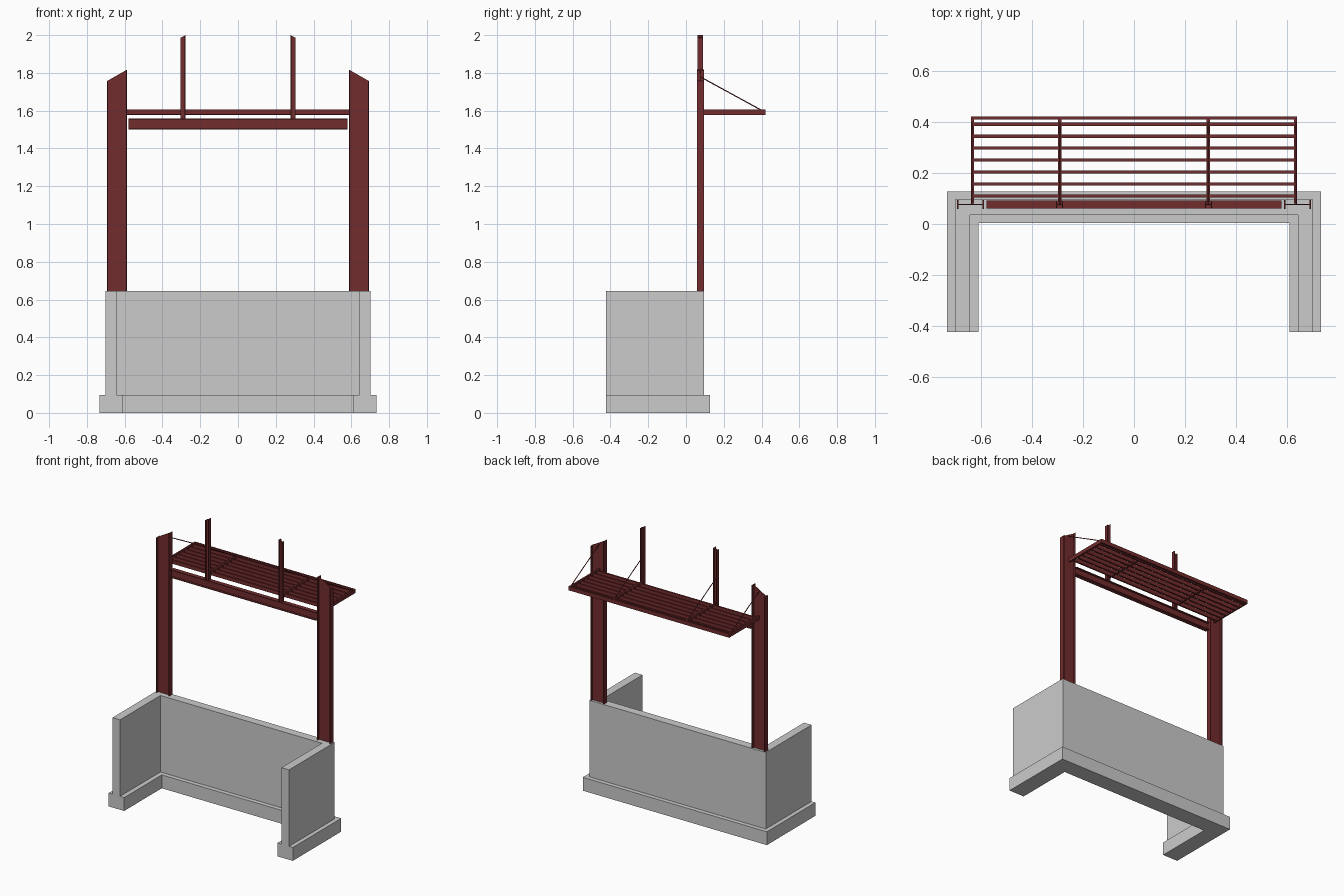
import bpy, bmesh
from mathutils import Vector

if "Cube" in bpy.data.objects:
    bpy.data.objects.remove(bpy.data.objects["Cube"])

red = bpy.data.materials.new("dark_red_steel")
red.diffuse_color = (0.17, 0.025, 0.027, 1)
red.use_nodes = True
red.node_tree.nodes["Principled BSDF"].inputs["Base Color"].default_value = red.diffuse_color


def prism(name, start, end, mat=None):
    """Solid between two matching outlines of 3D points."""
    bm = bmesh.new()
    a = [bm.verts.new(p) for p in start]
    b = [bm.verts.new(p) for p in end]
    n = len(a)
    bm.faces.new(a[::-1])
    bm.faces.new(b)
    for i in range(n):
        bm.faces.new((a[i], a[(i + 1) % n], b[(i + 1) % n], b[i]))
    bmesh.ops.recalc_face_normals(bm, faces=bm.faces)
    me = bpy.data.meshes.new(name)
    bm.to_mesh(me)
    bm.free()
    ob = bpy.data.objects.new(name, me)
    bpy.context.collection.objects.link(ob)
    if mat:
        me.materials.append(mat)
    return ob


def box(name, x0, x1, y0, y1, z0, z1, mat=red):
    c = [(x0, y0), (x1, y0), (x1, y1), (x0, y1)]
    return prism(name, [(x, y, z0) for x, y in c], [(x, y, z1) for x, y in c], mat)


def mirror_x(ob):
    m = ob.modifiers.new("mirror", 'MIRROR')
    m.use_axis[0] = True
    return ob


def u_wall(name, outer, inner, back, inside, z0, z1):
    f = -0.423
    c = [(-outer, f), (-inner, f), (-inner, inside), (inner, inside),
         (inner, f), (outer, f), (outer, back), (-outer, back)]
    return prism(name, [(x, y, z0) for x, y in c], [(x, y, z1) for x, y in c])


def i_profile(u0, u1, v0, v1, flange, web):
    """I section: flanges at u0 and u1, web along u."""
    m, h = (v0 + v1) / 2, web / 2
    a, b = u0 + flange, u1 - flange
    return [(u0, v0), (a, v0), (a, m - h), (b, m - h), (b, v0), (u1, v0),
            (u1, v1), (b, v1), (b, m + h), (a, m + h), (a, v1), (u0, v1)]


def upright(name, x0, x1, y0, y1, z0, z_in, z_out, flange, web):
    """I-section column with a sloped top, mirrored to the other side."""
    c = i_profile(x0, x1, y0, y1, flange, web)
    top = [(x, y, z_in + (z_out - z_in) * (x - x0) / (x1 - x0)) for x, y in c]
    return mirror_x(prism(name, [(x, y, z0) for x, y in c], top, red))


# Concrete footing and low wall
u_wall("footing", 0.732, 0.609, 0.127, 0.004, 0, 0.096)
u_wall("low_wall", 0.702, 0.642, 0.096, 0.036, 0.096, 0.646)

# Steel posts, crossbeam and short uprights
upright("post", 0.588, 0.693, 0.058, 0.094, 0.646, 1.817, 1.757, 0.006, 0.004)
c = i_profile(1.5, 1.558, 0.06, 0.092, 0.005, 0.004)
prism("crossbeam", [(-0.579, y, z) for z, y in c], [(0.579, y, z) for z, y in c], red)
upright("short_upright", 0.278, 0.305, 0.062, 0.089, 1.558, 2.0, 1.985, 0.004, 0.004)

# Canopy frame
Z0, Z1 = 1.578, 1.606
mirror_x(box("canopy_side_rail", 0.627, 0.639, 0.08, 0.422, Z0, Z1))
mirror_x(box("canopy_middle_rib", 0.285, 0.297, 0.086, 0.412, Z0, Z1))
box("canopy_outer_rail", -0.627, 0.627, 0.41, 0.422, Z0, Z1)

# Canopy slats
for i in range(7):
    y = 0.11 + i * 0.0468
    box(f"canopy_slat_{i + 1}", -0.627, 0.627, y - 0.006, y + 0.006, Z0 + 0.001, Z1 - 0.001)

# Tie rods from the uprights down to the canopy edge
for name, x in (("outer_tie_rod", 0.635), ("inner_tie_rod", 0.291)):
    p, q = Vector((x, 0.078, 1.778)), Vector((x, 0.4, 1.602))
    bpy.ops.mesh.primitive_cylinder_add(vertices=8, radius=0.003, depth=(q - p).length,
                                        location=(p + q) / 2)
    rod = bpy.context.object
    rod.name = name
    rod.rotation_euler = (q - p).to_track_quat('Z', 'Y').to_euler()
    bpy.ops.object.transform_apply(location=True, rotation=True, scale=True)
    rod.data.materials.append(red)
    bpy.ops.object.shade_smooth_by_angle()
    mirror_x(rod)
